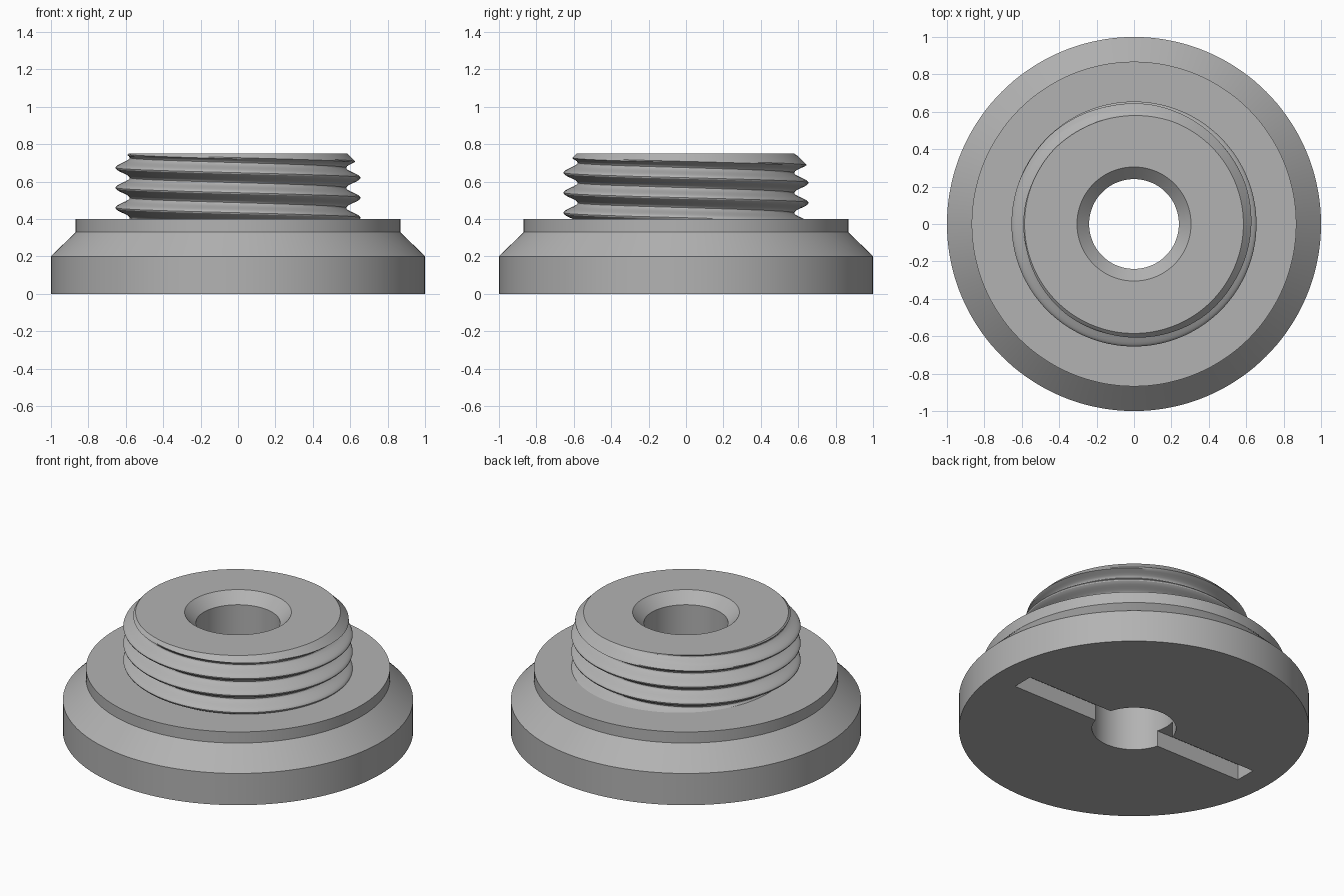
import bpy, bmesh, math

SEGMENTS = 144
HOLE = 0.24          # bore radius
SHOULDER = 0.40      # where the thread starts
TOP = 0.75
PITCH = 0.107
CREST_Z = 0.62       # crest height on the +x side
ROWS_PER_TURN = 16

old = bpy.data.objects.get("Cube")
if old:
    bpy.data.objects.remove(old, do_unlink=True)

metal = bpy.data.materials.new("plain grey")
metal.use_nodes = True
grey = (0.45, 0.45, 0.45, 1)
metal.diffuse_color = grey
metal.node_tree.nodes["Principled BSDF"].inputs["Base Color"].default_value = grey


def lathe(name, rows):
    """Sweep rows around z; each row maps an angle to (radius, height)."""
    bm = bmesh.new()
    grid = []
    for i in range(SEGMENTS + 1):
        a = math.tau * i / SEGMENTS
        column = []
        for row in rows:
            r, z = row(a)
            column.append(bm.verts.new((r * math.cos(a), r * math.sin(a), z)))
        grid.append(column)
    for left, right in zip(grid, grid[1:]):
        for j in range(len(rows) - 1):
            bm.faces.new((left[j], right[j], right[j + 1], left[j + 1]))
    bmesh.ops.remove_doubles(bm, verts=bm.verts, dist=1e-5)
    mesh = bpy.data.meshes.new(name)
    bm.to_mesh(mesh)
    bm.free()
    mesh.materials.append(metal)
    obj = bpy.data.objects.new(name, mesh)
    bpy.context.collection.objects.link(obj)
    return obj


def fixed(r, z):
    return lambda a: (r, z)


def thread_row(start):
    """One helical line of the thread, trimmed by shoulder, top and chamfer."""
    def row(a):
        drop = PITCH * a / math.tau
        z = min(max(start - drop, SHOULDER), TOP)
        phase = math.tau * (z + drop - CREST_Z) / PITCH
        r = 0.617 + 0.038 * math.cos(phase)
        return min(r, 0.585 + TOP - z), z
    return row


def activate(obj):
    bpy.ops.object.select_all(action='DESELECT')
    obj.select_set(True)
    bpy.context.view_layer.objects.active = obj


# Flanged base with a bevelled shoulder
base = lathe("flange_base", [fixed(r, z) for r, z in (
    (HOLE, 0), (1, 0), (1, 0.2), (0.868, 0.33),
    (0.868, SHOULDER), (HOLE, SHOULDER), (HOLE, 0))])

# Screwdriver slot across the underside
bpy.ops.mesh.primitive_cube_add(size=1, location=(0, 0, 0))
cutter = bpy.context.object
cutter.name = "slot_cutter"
cutter.scale = (1.66, 0.134, 0.2)
cutter.hide_render = True
cutter.data.materials.append(metal)
slot = base.modifiers.new("slot", 'BOOLEAN')
slot.operation = 'DIFFERENCE'
slot.solver = 'EXACT'
slot.object = cutter
activate(base)
bpy.ops.object.modifier_apply(modifier=slot.name)
bpy.data.objects.remove(cutter, do_unlink=True)

# Threaded stem with a countersunk bore
count = math.ceil((TOP - SHOULDER + PITCH) / PITCH * ROWS_PER_TURN) + 1
rows = [thread_row(SHOULDER + PITCH * j / ROWS_PER_TURN) for j in range(count)]
rows += [fixed(0.305, TOP), fixed(HOLE, TOP - 0.065), fixed(HOLE, SHOULDER)]
stem = lathe("threaded_stem", rows)

for part in (base, stem):
    activate(part)
    bpy.ops.object.shade_smooth_by_angle(angle=math.radians(30))
